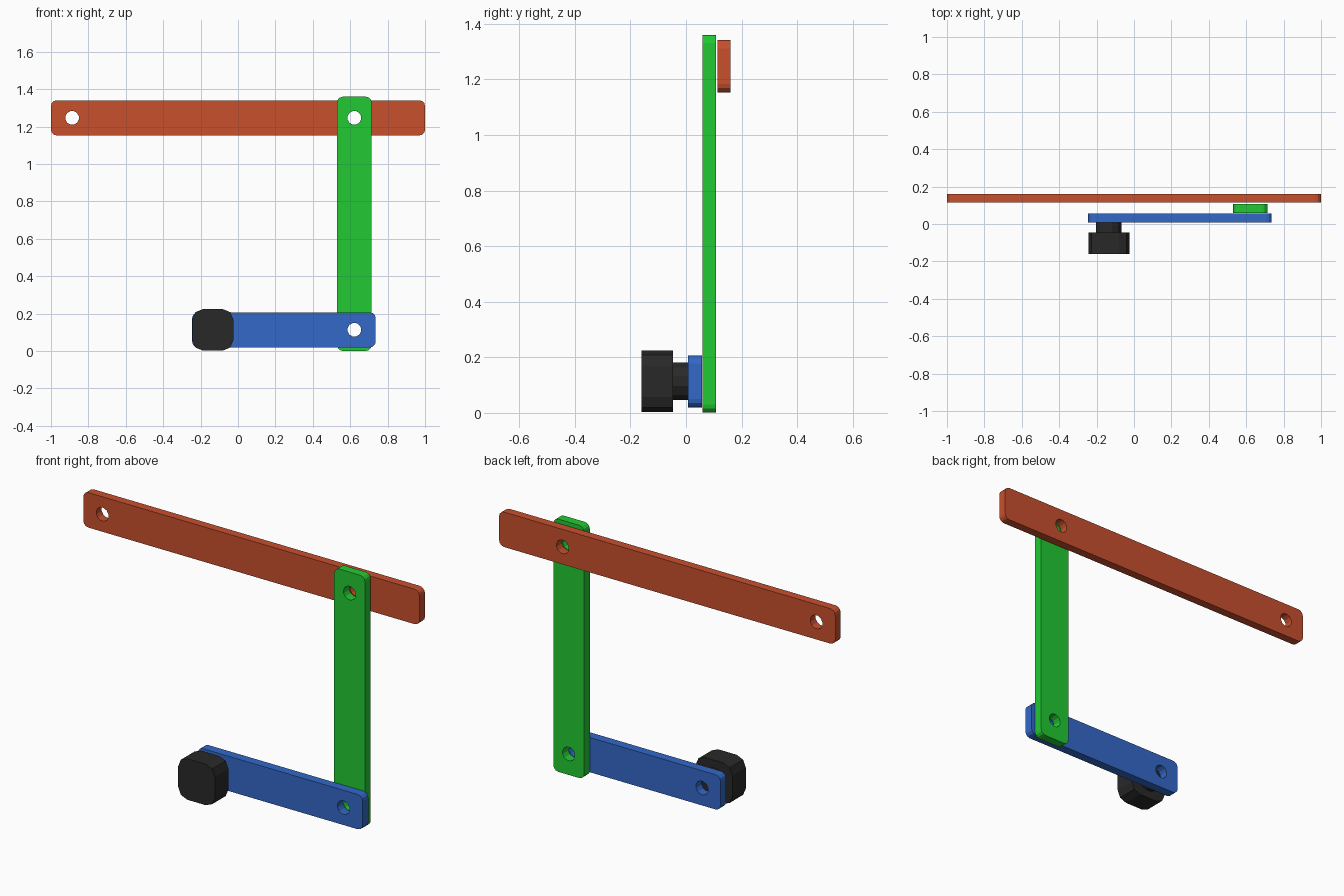
import bpy, bmesh
from math import sin, cos, pi
from mathutils import Vector

if "Cube" in bpy.data.objects:
    bpy.data.objects.remove(bpy.data.objects["Cube"])


def material(name, rgb):
    m = bpy.data.materials.new(name)
    m.diffuse_color = (*rgb, 1)
    m.use_nodes = True
    m.node_tree.nodes["Principled BSDF"].inputs["Base Color"].default_value = m.diffuse_color
    return m


def rounded_rect(x0, x1, z0, z1, r, seg):
    pts = []
    corners = [(x1 - r, z1 - r), (x0 + r, z1 - r), (x0 + r, z0 + r), (x1 - r, z0 + r)]
    for k, (cx, cz) in enumerate(corners):
        for i in range(seg + 1):
            a = (k + i / seg) * pi / 2
            pts.append((cx + r * cos(a), cz + r * sin(a)))
    return pts


def circle(cx, cz, r, n):
    return [(cx + r * cos(2 * pi * (i + .5) / n), cz + r * sin(2 * pi * (i + .5) / n))
            for i in range(n)]


def plate(name, loops, y0, y1, mat):
    """Fill the outline (first loop) minus the holes, then extrude along y."""
    bm = bmesh.new()
    edges = []
    for loop in loops:
        vs = [bm.verts.new((x, y0, z)) for x, z in loop]
        edges += [bm.edges.new((vs[i - 1], vs[i])) for i in range(len(vs))]
    bmesh.ops.triangle_fill(bm, edges=edges, use_beauty=True, normal=Vector((0, -1, 0)))
    ext = bmesh.ops.extrude_face_region(bm, geom=bm.faces[:], use_keep_orig=True)
    moved = [g for g in ext["geom"] if isinstance(g, bmesh.types.BMVert)]
    bmesh.ops.translate(bm, verts=moved, vec=(0, y1 - y0, 0))
    bmesh.ops.recalc_face_normals(bm, faces=bm.faces[:])
    me = bpy.data.meshes.new(name)
    bm.to_mesh(me)
    bm.free()
    me.materials.append(mat)
    ob = bpy.data.objects.new(name, me)
    bpy.context.collection.objects.link(ob)
    return ob


orange = material("orange", (0.58, 0.08, 0.027))
green = material("green", (0.016, 0.59, 0.033))
blue = material("blue", (0.033, 0.14, 0.58))
black = material("black", (0.022, 0.022, 0.022))
HOLE = 0.037

# three drilled link bars: outline, depth range, hole centres
bars = [
    ("upper_bar", (-1, 1, 1.153, 1.341), (0.114, 0.16), [(-0.887, 1.247), (0.622, 1.247)], orange),
    ("upright_link", (0.53, 0.714, 0.001, 1.36), (0.06, 0.108), [(0.622, 1.247), (0.622, 0.114)], green),
    ("crank_arm", (-0.245, 0.736, 0.02, 0.207), (0.008, 0.057), [(0.622, 0.114), (-0.135, 0.114)], blue),
]
for name, box, (y0, y1), holes, mat in bars:
    loops = [rounded_rect(*box, 0.03, 3)] + [circle(*h, HOLE, 12) for h in holes]
    plate(name, loops, y0, y1, mat)

# hand knob: neck and chunky rounded-square head
plate("knob_neck", [circle(-0.135, 0.114, 0.07, 12)], -0.046, 0.008, black)
plate("knob_head", [rounded_rect(-0.244, -0.025, 0.003, 0.224, 0.055, 2)], -0.16, -0.046, black)
